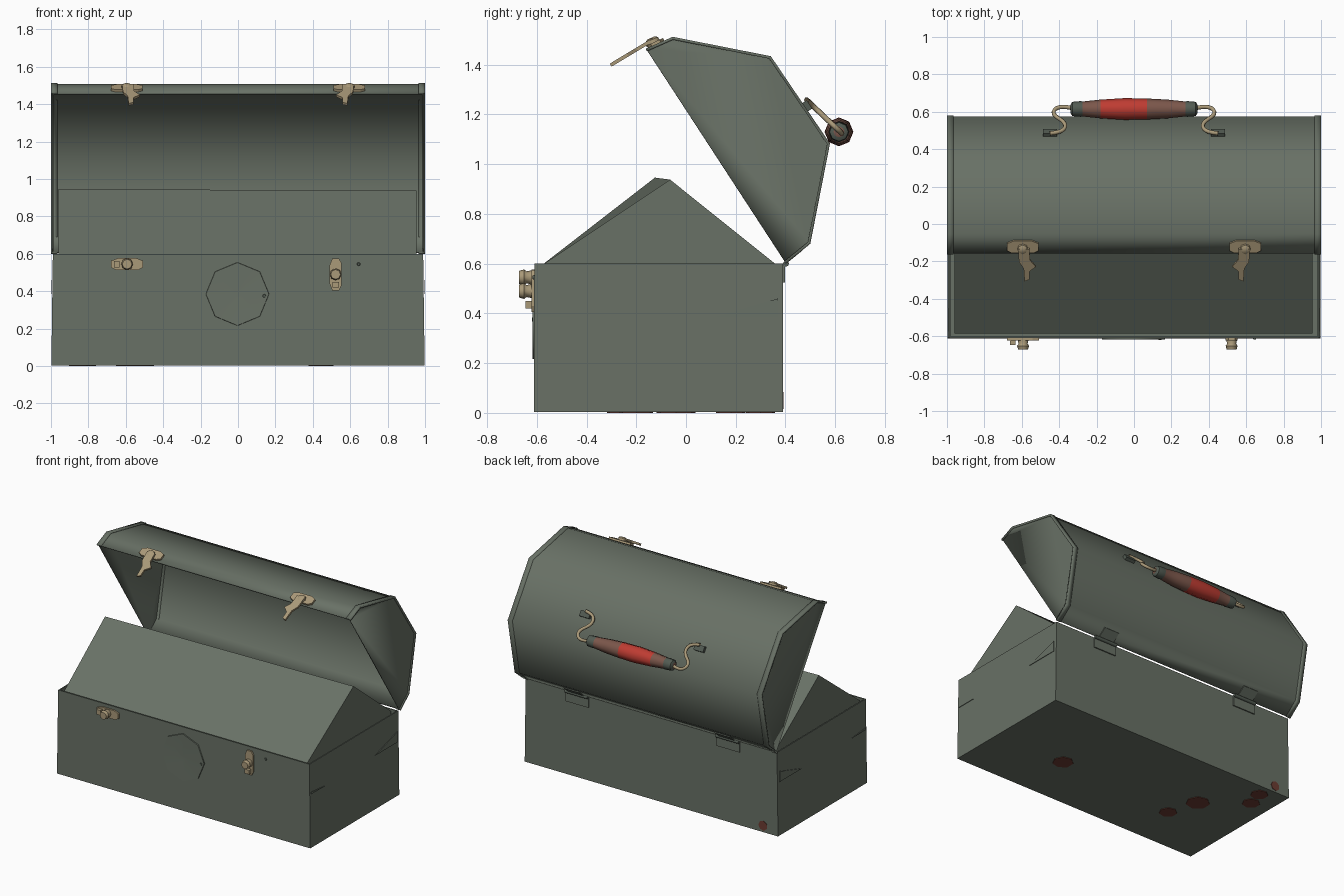
import bpy, bmesh, math
from mathutils import Matrix, Vector

if "Cube" in bpy.data.objects:
    bpy.data.objects.remove(bpy.data.objects["Cube"], do_unlink=True)


def material(name, rgb):
    m = bpy.data.materials.new(name)
    m.use_nodes = True
    m.diffuse_color = (*rgb, 1)
    m.node_tree.nodes["Principled BSDF"].inputs["Base Color"].default_value = (*rgb, 1)
    return m


GREEN = material("olive_grey_paint", (0.14, 0.165, 0.132))
DARK = material("dark_green_steel", (0.085, 0.105, 0.085))
BRASS = material("pale_brass", (0.40, 0.32, 0.19))
RED = material("red_grip", (0.52, 0.045, 0.032))
BROWN = material("worn_brown_grip", (0.20, 0.095, 0.07))
RUST = material("rust", (0.15, 0.045, 0.032))


def finish(name, bm, mats, angle=None, thick=0, place=None):
    """Turn a bmesh into a named object, optionally hollow and smooth."""
    bmesh.ops.recalc_face_normals(bm, faces=bm.faces)
    if place:
        bm.transform(place)
    me = bpy.data.meshes.new(name)
    bm.to_mesh(me)
    bm.free()
    for m in mats:
        me.materials.append(m)
    ob = bpy.data.objects.new(name, me)
    bpy.context.collection.objects.link(ob)
    if thick:
        mod = ob.modifiers.new("wall", "SOLIDIFY")
        mod.thickness = thick
        mod.offset = -1
    if angle:
        bpy.ops.object.select_all(action="DESELECT")
        ob.select_set(True)
        bpy.context.view_layer.objects.active = ob
        bpy.ops.object.shade_smooth_by_angle(angle=math.radians(angle))
    return ob


def loft_x(profile, x0, x1, caps=True, closed=True):
    """Sweep a (y, z) profile along x."""
    bm = bmesh.new()
    a = [bm.verts.new((x0, y, z)) for y, z in profile]
    b = [bm.verts.new((x1, y, z)) for y, z in profile]
    n = len(profile)
    for i in range(n if closed else n - 1):
        j = (i + 1) % n
        bm.faces.new((a[i], a[j], b[j], b[i]))
    if caps:
        bm.faces.new(a)
        bm.faces.new(b[::-1])
    return bm


def plate(name, outline, thick, place, mat):
    """Flat polygon in local xy, thickened along local z."""
    bm = bmesh.new()
    lo = [bm.verts.new((x, y, 0)) for x, y in outline]
    hi = [bm.verts.new((x, y, thick)) for x, y in outline]
    bm.faces.new(lo[::-1])
    bm.faces.new(hi)
    for i in range(len(lo)):
        j = (i + 1) % len(lo)
        bm.faces.new((lo[i], lo[j], hi[j], hi[i]))
    return finish(name, bm, [mat], place=place)


def lathe(name, pts, place, mats, seg=8, angle=50, rule=None):
    """Revolve (distance, radius) points about local z."""
    bm = bmesh.new()
    rings = [[bm.verts.new((r * math.cos(k * math.tau / seg), r * math.sin(k * math.tau / seg), t))
              for k in range(seg)] for t, r in pts]
    for a, b in zip(rings, rings[1:]):
        for k in range(seg):
            f = bm.faces.new((a[k], a[(k + 1) % seg], b[(k + 1) % seg], b[k]))
            if rule:
                f.material_index = rule(f.calc_center_median().z)
    bm.faces.new(rings[0][::-1])
    bm.faces.new(rings[-1])
    return finish(name, bm, mats, angle=angle, place=place)


def wire(name, pts, radius, mat):
    cu = bpy.data.curves.new(name, "CURVE")
    cu.dimensions = "3D"
    cu.bevel_depth = radius
    cu.bevel_resolution = 1
    cu.resolution_u = 4
    sp = cu.splines.new("NURBS")
    sp.points.add(len(pts) - 1)
    for p, co in zip(sp.points, pts):
        p.co = (*co, 1)
    sp.use_endpoint_u = True
    sp.order_u = 3
    cu.materials.append(mat)
    ob = bpy.data.objects.new(name, cu)
    bpy.context.collection.objects.link(ob)


def box(w, h):
    return [(-w / 2, -h / 2), (w / 2, -h / 2), (w / 2, h / 2), (-w / 2, h / 2)]


def at(x, y, z, rx=0.0):
    return Matrix.Translation((x, y, z)) @ Matrix.Rotation(math.radians(rx), 4, "X")


# Open box body, slightly wider at the base
bm = loft_x([(-0.61, 0.6), (-0.612, 0.004), (0.39, 0.004), (0.39, 0.6)], -0.99, 0.99, closed=False)
for v in bm.verts:
    if v.co.z < 0.1:
        v.co.x *= 1.008
finish("box_body", bm, [GREEN], thick=0.012)

# Peaked inner tray, its ridge leaning towards the back at one end
bm = loft_x([(-0.585, 0.59), (-0.125, 0.946), (0.358, 0.6), (0.358, 0.5), (-0.585, 0.5)], -0.96, 0.955)
for v in bm.verts:
    if v.co.z > 0.9 and v.co.x > 0:
        v.co.y, v.co.z = -0.064, 0.938
finish("inner_tray", bm, [GREEN])

# Hollow lid, tipped open, with a raised rim at each end
lid = [(-0.157, 1.46), (-0.05, 1.507), (0.34, 1.43), (0.575, 1.083), (0.497, 0.685), (0.40, 0.605)]
finish("lid_shell", loft_x(lid, -0.992, 0.992, closed=False), [GREEN], angle=50, thick=0.01)
mid = Vector((0.25, 1.08))
rim = [tuple(mid + (Vector(p) - mid) * 1.012) for p in lid]
for side, s in (("left", 1), ("right", -1)):
    finish(side + "_lid_rim", loft_x(rim, s * 0.965, s, caps=False, closed=False),
           [GREEN], angle=50, thick=0.012)

# Grip with dark end caps
grip = [(-0.34, 0.022), (-0.33, 0.038), (-0.285, 0.042), (-0.275, 0.04), (-0.18, 0.05), (-0.05, 0.058),
        (0.07, 0.056), (0.18, 0.05), (0.275, 0.04), (0.285, 0.042), (0.33, 0.038), (0.34, 0.022)]
lathe("handle_grip", grip, at(0, 0.615, 1.13) @ Matrix.Rotation(math.pi / 2, 4, "Y"),
      [BROWN, RED, DARK], rule=lambda t: 2 if abs(t) > 0.275 else 1 if -0.18 < t < 0.07 else 0)

# Bent handle wires and their feet
bend = [(0.33, 0.62), (0.40, 0.635), (0.445, 0.59), (0.36, 0.54), (0.38, 0.49), (0.45, 0.485)]
for side, s in (("left", 1), ("right", -1)):
    wire(side + "_handle_wire", [(s * x, y, 1.13 + (0.62 - y) * 0.95) for x, y in bend], 0.011, BRASS)
    plate(side + "_handle_foot", box(0.075, 0.04), 0.022, at(s * 0.45, 0.478, 1.228, -56), DARK)

# Hinges: a leaf on the body, a leaf on the lid and a pin
for side, x in (("left", 0.58), ("right", -0.61)):
    plate(side + "_hinge_body_leaf", box(0.18, 0.07), 0.008, at(x, 0.398, 0.56, 90), GREEN)
    plate(side + "_hinge_lid_leaf", box(0.12, 0.07), 0.008, at(x, 0.44, 0.63, 39), GREEN)
    lathe(side + "_hinge_pin", [(-0.09, 0.012), (0.09, 0.012)],
          at(x, 0.402, 0.6) @ Matrix.Rotation(math.pi / 2, 4, "Y"), [DARK])

# Lid latches: rounded plate, pivot and hanging hook
leaf = [(-0.085, -0.02), (-0.06, -0.035), (0.06, -0.035), (0.085, -0.02),
        (0.085, 0.02), (0.05, 0.035), (-0.05, 0.035), (-0.085, 0.02)]
hook = [(-0.03, 0.02), (-0.025, -0.06), (0.0, -0.10), (0.005, -0.18),
        (0.03, -0.17), (0.03, -0.12), (0.065, -0.09), (0.035, -0.05), (0.03, 0.02)]
for side, s in (("left", 1), ("right", -1)):
    plate(side + "_lid_latch_plate", leaf, 0.014, at(s * 0.595, -0.118, 1.48, 25), BRASS)
    lathe(side + "_lid_latch_pivot", [(0, 0.03), (0.02, 0.028), (0.028, 0.015)],
          at(s * 0.595, -0.13, 1.482, 25), [BRASS])
    plate(side + "_lid_latch_hook", [(-s * x, y) for x, y in hook][::-s], 0.014,
          at(s * 0.59, -0.145, 1.485, 31), BRASS)

# Body latches: one turned flat, one upright
for side, x, z, roll in (("right", -0.593, 0.545, 0), ("left", 0.522, 0.49, 90)):
    m = at(x, -0.606, z, 90) @ Matrix.Rotation(math.radians(roll), 4, "Z")
    plate(side + "_body_latch_plate", [(u, v * 0.9) for u, v in leaf], 0.016, m, BRASS)
    lathe(side + "_body_latch_stud", [(0, 0.032), (0.035, 0.024), (0.045, 0.032), (0.066, 0.026)], m, [BRASS])
    plate(side + "_body_latch_tab", box(0.03, 0.035), 0.04, m @ Matrix.Translation((-0.055, 0, 0)), BRASS)

# Shallow dished disc on the front
lathe("front_disc", [(0, 0.17), (0.008, 0.168), (0.004, 0.02)], at(-0.003, -0.609, 0.385, 90),
      [GREEN], angle=60)
lathe("front_disc_rivet", [(0, 0.012), (0.01, 0.008)], at(0.14, -0.609, 0.375, 90), [DARK])
lathe("front_rivet", [(0, 0.01), (0.008, 0.007)], at(0.645, -0.609, 0.545, 90), [DARK])

# Torn slivers in the end walls
for side, s in (("left", 1), ("right", -1)):
    for part, tri in (("back", [(0.12, 0.385), (0.37, 0.385), (0.37, 0.46)]),
                      ("front", [(-0.6, 0.385), (-0.45, 0.385), (-0.6, 0.40)])):
        bm = bmesh.new()
        f = bm.faces.new([bm.verts.new((s * 0.994, y, z)) for y, z in tri])
        ext = bmesh.ops.extrude_face_region(bm, geom=[f])["geom"]
        bmesh.ops.translate(bm, vec=(s * 0.004, 0, 0),
                            verts=[v for v in ext if isinstance(v, bmesh.types.BMVert)])
        finish(side + "_" + part + "_tear", bm, [GREEN])

# Rust spots under the base and low on the back
for i, (x, y, r) in enumerate([(0.44, -0.2, 0.07), (-0.51, -0.26, 0.06), (-0.58, -0.04, 0.08),
                               (-0.82, 0.3, 0.06), (-0.85, 0.18, 0.06)]):
    lathe("rust_spot_%d" % (i + 1), [(0, r), (0.005, r)], at(x, y, 0), [RUST], seg=7, angle=None)
lathe("rust_spot_back", [(0, 0.035), (0.004, 0.035)], at(-0.88, 0.393, 0.05, 90), [RUST], seg=7, angle=None)
